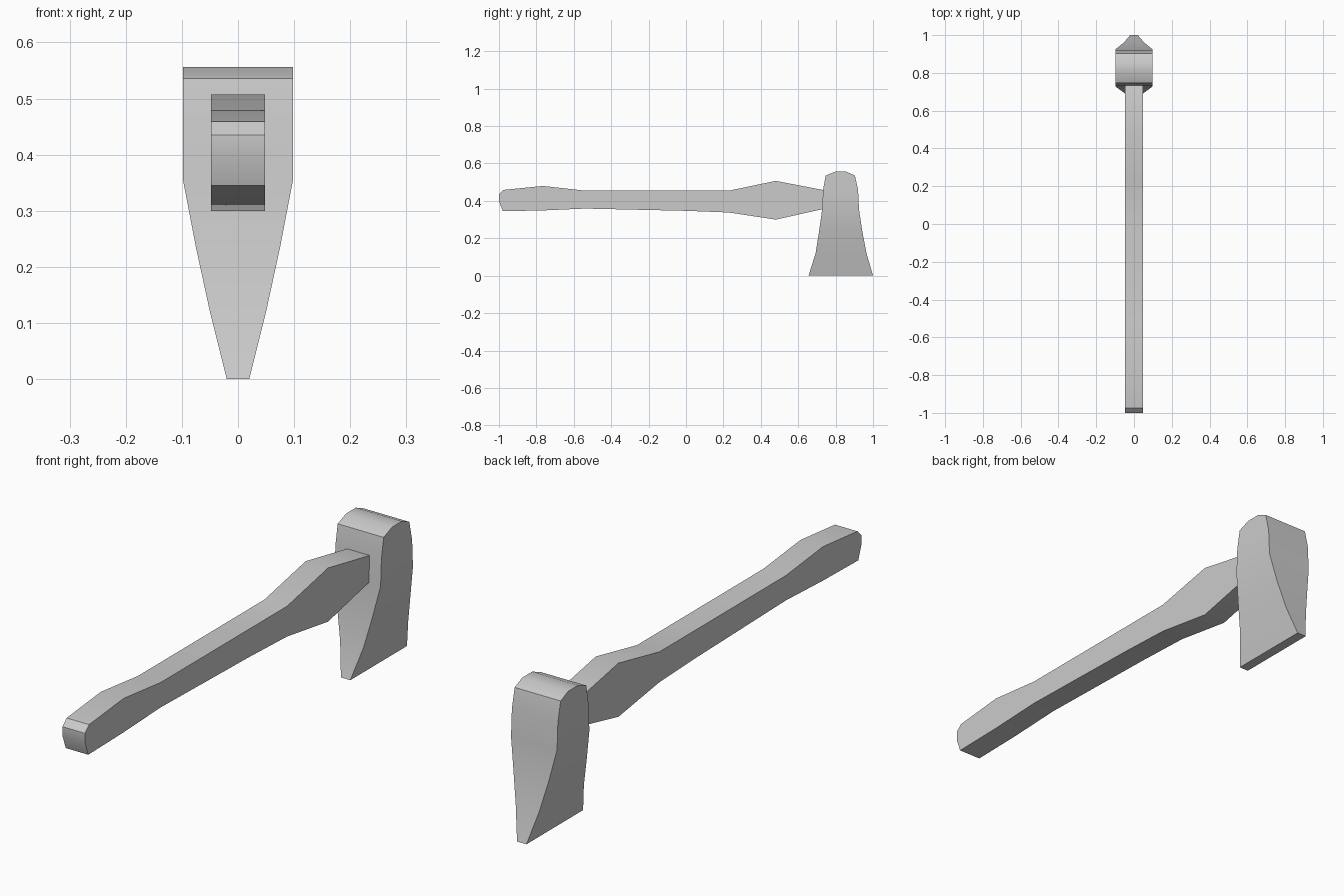
import bpy, bmesh, math

if "Cube" in bpy.data.objects:
    bpy.data.objects.remove(bpy.data.objects["Cube"])


def loft(name, rings):
    """Skin a list of four-cornered rings and cap both ends."""
    bm = bmesh.new()
    loops = [[bm.verts.new(p) for p in ring] for ring in rings]
    for a, b in zip(loops, loops[1:]):
        for i in range(4):
            j = (i + 1) % 4
            bm.faces.new((a[i], a[j], b[j], b[i]))
    bm.faces.new(loops[0])
    bm.faces.new(loops[-1])
    bmesh.ops.recalc_face_normals(bm, faces=bm.faces)
    mesh = bpy.data.meshes.new(name)
    bm.to_mesh(mesh)
    bm.free()
    obj = bpy.data.objects.new(name, mesh)
    bpy.context.collection.objects.link(obj)
    bpy.context.view_layer.objects.active = obj
    obj.select_set(True)
    bpy.ops.object.shade_smooth_by_angle(angle=math.radians(30))
    obj.select_set(False)
    return obj


# Axe head: z, front y, back y, half thickness
head = [(0, .655, 1.0, .02), (.12, .693, .965, .05), (.235, .711, .943, .075),
        (.355, .728, .925, .098), (.46, .733, .92, .098),
        (.536, .747, .903, .098), (.556, .797, .857, .098)]
loft("axe_head", [[(-x, y0, z), (x, y0, z), (x, y1, z), (-x, y1, z)]
                  for z, y0, y1, x in head])

# Handle: top y, top z, bottom y, bottom z (butt to head)
w = .048
handle = [(-1.0, .435, -1.0, .40), (-.975, .459, -.98, .345),
          (-.765, .48, -.765, .349), (-.54, .455, -.54, .359),
          (0, .455, 0, .347), (.23, .455, .23, .338),
          (.48, .507, .48, .30), (.735, .458, .735, .357)]
loft("handle", [[(-w, yt, zt), (w, yt, zt), (w, yb, zb), (-w, yb, zb)]
                for yt, zt, yb, zb in handle])
